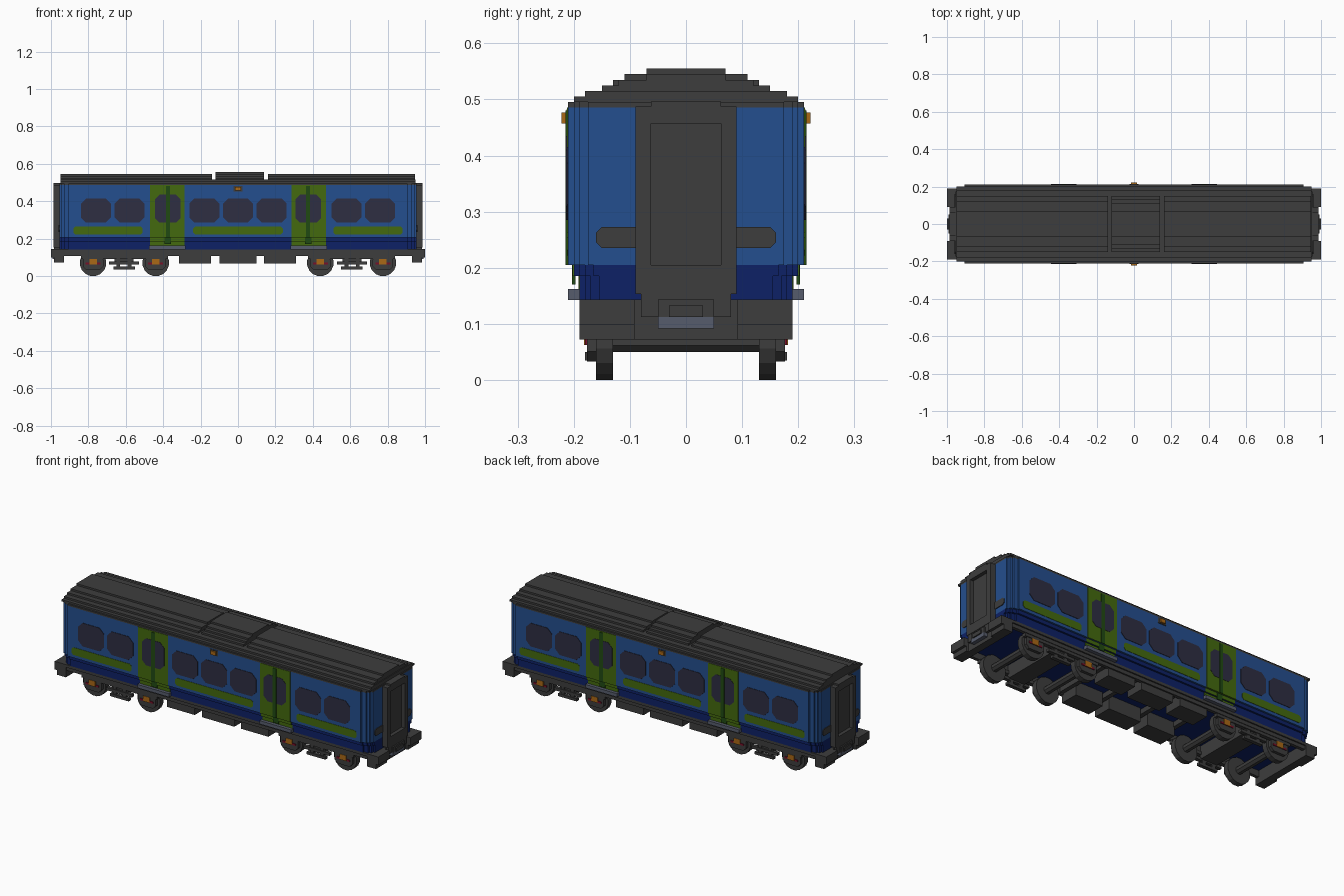
import bpy, bmesh, math

cube = bpy.data.objects.get("Cube")
if cube:
    bpy.data.objects.remove(cube, do_unlink=True)


def material(name, r, g, b):
    lin = [((c / 255 + 0.055) / 1.055) ** 2.4 if c > 10 else c / 255 / 12.92 for c in (r, g, b)]
    m = bpy.data.materials.new(name)
    m.use_nodes = True
    m.diffuse_color = (*lin, 1)
    m.node_tree.nodes["Principled BSDF"].inputs["Base Color"].default_value = (*lin, 1)
    return m


GREY = material("dark grey", 61, 61, 61)
BLUE = material("blue", 36, 78, 142)
NAVY = material("navy", 13, 33, 102)
GREEN = material("green", 68, 106, 14)
DEEP = material("deep green", 32, 74, 18)
GLASS = material("window glass", 46, 46, 66)
ORANGE = material("amber", 170, 104, 22)
RED = material("dark red", 120, 16, 40)
STEEL = material("steel", 86, 92, 108)


def rect(a0, a1, b0, b1):
    return [(a0, b0), (a1, b0), (a1, b1), (a0, b1)]


def cut(a0, a1, b0, b1, c):
    """Rectangle with clipped corners."""
    return [(a0 + c, b0), (a1 - c, b0), (a1, b0 + c), (a1, b1 - c),
            (a1 - c, b1), (a0 + c, b1), (a0, b1 - c), (a0, b0 + c)]


def disc(ca, cb, r, n=16):
    return [(ca + r * math.cos((i + .5) * math.tau / n), cb + r * math.sin((i + .5) * math.tau / n))
            for i in range(n)]


def part(name, mat, solids, mirror=""):
    """Join prisms (outline, axis, low, high) into one object, mirrored over the given axes."""
    bm = bmesh.new()
    for sx in ((1, -1) if "x" in mirror else (1,)):
        for sy in ((1, -1) if "y" in mirror else (1,)):
            for outline, axis, lo, hi in solids:
                rings = []
                for d in (lo, hi):
                    pts = [{"x": (d, a, b), "y": (a, d, b), "z": (a, b, d)}[axis] for a, b in outline]
                    rings.append([bm.verts.new((p[0] * sx, p[1] * sy, p[2])) for p in pts])
                bm.faces.new(rings[0])
                bm.faces.new(rings[1])
                n = len(outline)
                for i in range(n):
                    j = (i + 1) % n
                    bm.faces.new((rings[0][i], rings[0][j], rings[1][j], rings[1][i]))
    bmesh.ops.recalc_face_normals(bm, faces=bm.faces)
    me = bpy.data.meshes.new(name)
    bm.to_mesh(me)
    bm.free()
    me.materials.append(mat)
    ob = bpy.data.objects.new(name, me)
    bpy.context.collection.objects.link(ob)
    return ob


def box(x0, x1, y0, y1, z0, z1):
    return rect(x0, x1, y0, y1), "z", z0, z1


def plan(hw):
    """Body floor plan with stepped corners, for a given half width."""
    q = [(.955, hw - .035), (.945, hw - .035), (.945, hw - .02), (.93, hw - .02),
         (.93, hw - .01), (.905, hw - .01), (.905, hw)]
    top = q + [(-x, y) for x, y in reversed(q)]
    return top + [(x, -y) for x, y in reversed(top)]


# Body shell
part("body_walls", BLUE, [(plan(.21), "z", .205, .486)])
part("lower_body", NAVY, [(plan(.20), "z", .185, .205), (plan(.19), "z", .143, .185)])

# Stepped roof with a raised centre section between two grooves
part("roof_base", GREY, [(plan(.21), "z", .486, .495),
                         (rect(-.95, .95, -.20, .20), "z", .495, .505),
                         (rect(-.95, .95, -.18, .18), "z", .505, .515)])
steps = [(.15, .525), (.12, .535), (.07, .545)]
part("roof_panels", GREY, [box(a, b, -hw, hw, z - .01, z)
                           for a, b in ((-.95, -.14), (.16, .945)) for hw, z in steps])
part("roof_pod", GREY, [box(-.12, .14, -hw, hw, z - .01, z)
                        for hw, z in ((.15, .525), (.13, .535), (.11, .545), (.07, .555))])

# Side windows and stripes
wins = [(-.84, -.68), (-.66, -.50), (-.26, -.10), (-.08, .08), (.10, .26), (.50, .66), (.68, .84)]
part("side_windows", GLASS, [(cut(a, b, .285, .415, .028), "y", .207, .2125) for a, b in wins], "y")
stripes = [(-.88, -.51), (-.24, .24), (.51, .88)]
part("side_stripes", GREEN, [(cut(a, b, .222, .264, .01), "y", .207, .212) for a, b in stripes], "y")

# Doors that follow the stepped lower body
part("doors", GREEN, [(rect(.285, .47, .205, .486), "y", .204, .212),
                      (rect(.285, .47, .185, .205), "y", .195, .202),
                      (rect(.285, .47, .162, .185), "y", .185, .192)], "xy")
part("door_windows", GLASS, [(cut(.307, .445, .285, .435, .025), "y", .209, .2135)], "xy")
part("door_seams", DEEP, [(rect(.364, .386, .205, .48), "y", .21, .2145),
                          (rect(.358, .392, .17, .205), "y", .197, .203)], "xy")
part("door_steps", STEEL, [box(.28, .475, .185, .21, .143, .162)], "xy")

# Side lamps above the middle window
part("lamp_frames", GREY, [box(-.025, .025, .205, .213, .452, .482)], "y")
part("side_lamps", ORANGE, [box(-.015, .015, .205, .222, .457, .477)], "y")

# End gangways: a raised frame around a sunken door
part("gangway_frames", GREY, [box(.945, .987, .062, .09, .153, .487),
                              box(.945, .987, 0, .062, .153, .205),
                              box(.945, .987, 0, .062, .457, .496),
                              box(.945, .967, 0, .062, .205, .457)], "xy")
part("end_bands", GREY, [(cut(-.16, .16, .235, .273, .01), "x", .95, .959)], "x")

# End beams, corner blocks and couplers
part("end_beams", GREY, [box(.93, .972, -.19, .19, .072, .143)], "x")
part("corner_blocks", GREY, [box(.935, 1, .092, .19, .098, .143),
                             box(.935, .985, .092, .19, .072, .098)], "xy")
part("couplers", GREY, [box(.95, .985, -.08, .08, .112, .153),
                        box(.95, .993, -.05, .05, .112, .143),
                        box(.95, 1, -.03, .03, .112, .133)], "x")
part("coupler_plates", STEEL, [box(.95, .993, -.05, .05, .092, .112)], "x")

# Sole bars along both sides and cross members
part("sole_bars", GREY, [box(-.94, .94, .165, .19, .128, .143),
                         box(-.94, .94, .165, .183, .108, .128)], "y")
part("cross_members", GREY, [box(x - .012, x + .012, -.17, .17, .115, .144)
                             for x in (-.32, -.12, .12, .32)])

# Underfloor equipment boxes in two rows
part("equipment_boxes", GREY, [box(a, b, .07, .175, .066, .144)
                               for a, b in ((-.315, -.145), (-.10, .10), (.14, .31))], "y")

# Bogies: wheels, axles, frames and axle boxes
AXLES = (.44, .775)
part("wheels", GREY, [(disc(x, .07, .0713), "y", .13, .16) for x in AXLES], "xy")
part("axles", GREY, [(disc(x, .07, .022, 8), "y", -.135, .135) for x in AXLES], "x")
part("bogie_bolsters", GREY, [box(.56, .66, -.17, .17, .07, .144)], "x")
part("bogie_frames", GREY, [box(.375, .84, .158, .18, .092, .11),
                            box(.53, .69, .16, .18, .062, .078),
                            box(.55, .665, .16, .18, .035, .05),
                            box(.57, .59, .16, .176, .035, .095),
                            box(.63, .65, .16, .176, .035, .095)], "xy")
part("axle_boxes", GREY, [(cut(x - .055, x + .055, .033, .105, .018), "y", .158, .176)
                          for x in AXLES], "xy")
part("axle_box_springs", RED, [(rect(x - .04, x + .04, .062, .072), "y", .17, .18)
                               for x in AXLES], "xy")
part("axle_box_covers", ORANGE, [(rect(x - .02, x + .02, .062, .092), "y", .17, .182)
                                 for x in AXLES], "xy")
